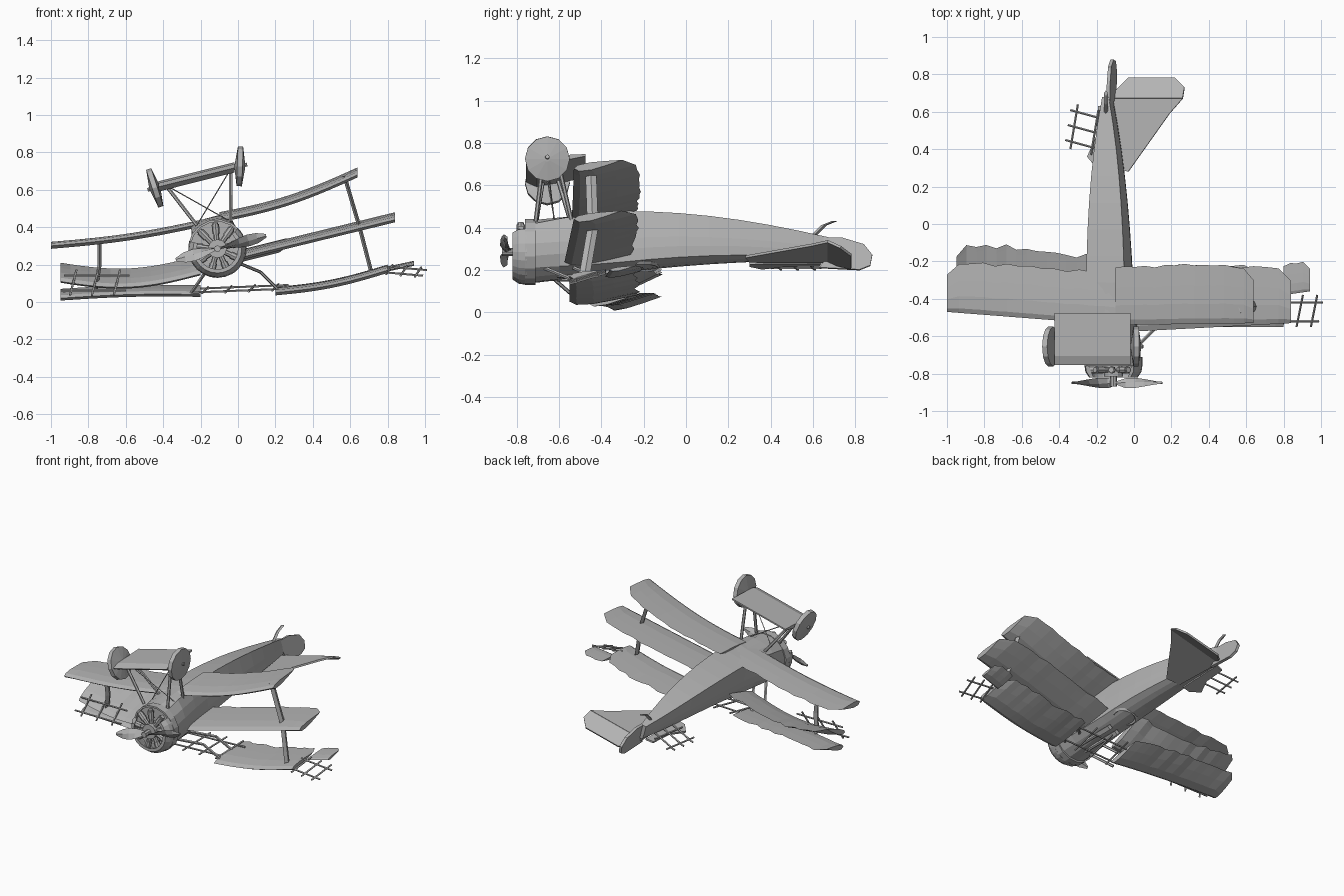
import bpy, bmesh, random
from math import sin, cos, pi, sqrt, radians
from mathutils import Vector, Matrix

random.seed(4)
cube = bpy.data.objects.get("Cube")
if cube:
    bpy.data.objects.remove(cube)

SHADE = (.45, .45, .45, 1)
grey = bpy.data.materials.new("weathered_grey")
grey.use_nodes = True
grey.diffuse_color = SHADE
grey.node_tree.nodes["Principled BSDF"].inputs["Base Color"].default_value = SHADE

# Axes of the rolled, overturned body
ROLL = radians(15)
SIDE = Vector((cos(ROLL), 0, sin(ROLL)))
UP = Vector((-sin(ROLL), 0, cos(ROLL)))
BACK = Vector((0, 1, 0))
NOSE = Vector((-.11, 0, .285))


def finish(name, bm):
    bmesh.ops.recalc_face_normals(bm, faces=bm.faces)
    mesh = bpy.data.meshes.new(name)
    bm.to_mesh(mesh)
    bm.free()
    mesh.materials.append(grey)
    part = bpy.data.objects.new(name, mesh)
    bpy.context.collection.objects.link(part)


def loft(name, rings, caps=True):
    """Skin a list of equal closed point rings."""
    bm = bmesh.new()
    rows = [[bm.verts.new(point) for point in ring] for ring in rings]
    for near, far in zip(rows, rows[1:]):
        for i in range(len(near)):
            bm.faces.new((near[i - 1], near[i], far[i], far[i - 1]))
    if caps:
        bm.faces.new(rows[0])
        bm.faces.new(rows[-1])
    finish(name, bm)


def rods(name, pairs, radius=.006, sides=5):
    """Round bars joined in one mesh."""
    bm = bmesh.new()
    for start, end in pairs:
        start, end = Vector(start), Vector(end)
        axis = end - start
        turn = axis.to_track_quat('Z', 'Y').to_matrix().to_4x4()
        bmesh.ops.create_cone(bm, cap_ends=True, segments=sides, radius1=radius, radius2=radius,
                              depth=axis.length, matrix=Matrix.Translation((start + end) / 2) @ turn)
    finish(name, bm)


def plate(name, outline, thickness):
    """Flat panel thickened along its normal."""
    points = [Vector(point) for point in outline]
    normal = (points[1] - points[0]).cross(points[2] - points[0]).normalized() * thickness / 2
    loft(name, [[point - normal for point in points], [point + normal for point in points]])


def wing(name, root, tip, chord, lift, sag=0, torn=.006, thickness=.04, steps=14):
    """Airfoil swept from root to tip, with a bent span and scalloped trailing edge."""
    root, tip = Vector(root), Vector(tip)
    rings = []
    for step in range(steps + 1):
        t = step / steps
        lead = root.lerp(tip, t) + Vector((0, 0, sag * sin(pi * t)))
        rounding = .25 * t ** 18
        length = chord * (1 - rounding) + .008 * (step % 2) + random.uniform(-torn, torn)
        across = Vector((0, length, lift))
        normal = Vector((0, -lift, length)).normalized()
        ring = []
        for i in range(10):
            angle = 2 * pi * i / 10
            along = (1 - cos(angle)) / 2
            height = sin(angle) * (1.1 - along) * (.75 if angle < pi else .5)
            ring.append(lead + across * along - normal * height * thickness)
        rings.append(ring)
    loft(name, rings)


def frame(name, corner, spar, rib, ribs):
    """Bare ladder of two spars with overhanging ribs."""
    corner, spar, rib = Vector(corner), Vector(spar), Vector(rib)
    pairs = [(corner, corner + spar), (corner + rib, corner + rib + spar)]
    for i in range(ribs):
        foot = corner + spar * (i + .5) / ribs
        pairs.append((foot - rib * .3, foot + rib * 1.4))
    rods(name, pairs)


def blade(name, path, half):
    """Thin lens-shaped strut along a path."""
    thin = Vector((.011, 0, 0))
    rings = []
    for point in path:
        center = Vector(point)
        rings.append([center - thin, center - BACK * half, center + thin, center + BACK * half])
    loft(name, rings)


def radial(angle):
    return SIDE * cos(angle) + UP * sin(angle)


# Fuselage: round nose, flat-bottomed box behind, knife edge at the tail
rings = []
for step in range(11):
    s = step / 10
    width = .108 - .09 * s ** 3 + .042 * max(0, 1 - 4 * s)
    height = .15 - .1 * s ** 1.5
    center = NOSE + Vector((-.03 * s, 1.42 * s - .74, .015 * s + .04 * sin(pi * s)))
    boxy = min(1, 4 * s)
    ring = []
    for i in range(16):
        angle = pi * i / 8
        corner = 1 / max(abs(cos(angle)), abs(sin(angle)))
        swell = corner ** (boxy if i <= 8 else boxy / 2)
        ring.append(center + SIDE * width * swell * cos(angle) + UP * height * swell * sin(angle))
    rings.append(ring)
loft("fuselage", rings)


# Cowling: full band behind, open toward the underside in front
def cowl(name, profile, start, sweep, steps=16):
    rings = []
    for step in range(steps + 1):
        outward = radial(start + sweep * step / steps)
        rings.append([NOSE + BACK * y + outward * r for y, r in profile])
    loft(name, rings)


cowl("cowl_band", [(-.71, .157), (-.76, .157), (-.76, .145), (-.71, .145)], 0, 2 * pi)
cowl("cowl_front", [(-.75, .156), (-.79, .15), (-.82, .13), (-.82, .11), (-.75, .14)],
     radians(150), radians(240))

# Rotary engine
hub = NOSE - BACK * .78
directions = [radial(2 * pi * i / 9) for i in range(9)]
rods("engine_cylinders", [(hub + d * .03, hub + d * .14) for d in directions], .015, 8)
rods("engine_cylinder_fins", [(hub + d * .08, hub + d * .13) for d in directions], .02, 8)
rods("crankcase", [(hub - BACK * .035, hub + BACK * .05)], .05, 12)
rods("propeller_shaft", [(hub - BACK * .09, hub)], .018, 8)

# Propeller: twisted blades, narrow at the hub
rings = []
for step in range(-5, 6):
    s = step / 5
    pitch = pi / 2 + sin(s * pi / 2) * radians(72)
    half = .01 + .045 * sqrt(abs(s)) * (1 - abs(s) ** 3)
    face = UP * cos(pitch) + BACK * sin(pitch)
    normal = (BACK * cos(pitch) - UP * sin(pitch)) * .007
    center = hub - BACK * .07 + SIDE * (.02 + s / 4)
    rings.append([center + face * half, center + normal, center - face * half, center - normal])
loft("propeller", rings)

# Three wings, each bent and torn
upper_root = (-.1, -.54, .44)
wing("upper_wing_left", upper_root, (.64, -.53, .68), .31, .04, -.03)
wing("upper_wing_right", upper_root, (-1, -.47, .3), .27, .02, -.02)
wing("middle_wing_left", (-.1, -.58, .21), (.84, -.53, .44), .31, .04, 0, .01)
wing("middle_wing_right", (-.2, -.46, .15), (-.95, -.38, .11), .28, .1, -.05, .012)
wing("lower_wing_left", (.2, -.55, .05), (.8, -.55, .17), .32, .03, -.02, .015)
wing("lower_wing_left_tip", (.8, -.38, .17), (.94, -.36, .2), .15, .02, 0, .01, .02, 4)
wing("lower_wing_right", (-.2, -.46, .04), (-.95, -.36, .02), .25, .05, .01, .012)

# Exposed spars and ribs
frame("left_tip_frame", (.76, -.52, .16), (.23, 0, -.02), (.02, .1, .03), 3)
frame("right_tip_frame", (-.6, -.42, .06), (-.35, 0, 0), (.02, .04, .08), 3)
frame("center_frame", (-.25, -.46, .05), (.5, 0, .02), (.02, .15, .02), 4)
frame("broken_tail_frame", (-.3, .64, .21), (-.04, -.24, 0), (.11, -.03, .03), 3)
cabane = []
for y in (-.5, -.36):
    knee = (.12, y - .05, .16)
    cabane += [((0, y - .17, .21), knee), (knee, (.21, y, .07)), ((-.16, y - .15, .18), (-.25, y, .05))]
rods("cabane_struts", cabane, .009)

# Interplane struts
blade("left_strut", [(.57, -.45, .67), (.65, -.44, .4), (.71, -.48, .17)], .026)
blade("right_strut", [(-.74, -.38, .33), (-.74, -.36, .2), (-.76, -.34, .07)], .026)


# Landing gear
def wheel(name, center, tilt):
    axle = Vector((cos(tilt), 0, sin(tilt)))
    rise = Vector((-sin(tilt), 0, cos(tilt)))
    rings = []
    for offset, radius in ((-.028, .012), (-.014, .106), (.014, .106), (.028, .012)):
        ring = []
        for i in range(12):
            angle = pi * i / 6
            ring.append(Vector(center) + axle * offset + (BACK * cos(angle) + rise * sin(angle)) * radius)
        rings.append(ring)
    loft(name, rings)


left_hub, right_hub = Vector((.01, -.655, .725)), Vector((-.445, -.655, .61))
wheel("left_wheel", left_hub, radians(-2))
wheel("right_wheel", right_hub, radians(18))
rods("axle", [(left_hub + SIDE * .04, right_hub - SIDE * .04)], .01, 8)
section = [(-.1, 0), (-.05, .02), (.18, .03), (.18, .02), (-.05, -.025)]
fairing_ends = (left_hub - SIDE * .03, right_hub + SIDE * .02)
loft("axle_fairing", [[end + Vector((0, y, z)) for y, z in section] for end in fairing_ends])
left_foot, right_foot = Vector((-.04, -.62, .43)), Vector((-.22, -.62, .41))
legs = (("left", left_hub - SIDE * .05, left_foot), ("right", right_hub + SIDE * .06, right_foot))
for name, top, foot in legs:
    rods(name + "_gear_struts", [(top - BACK * .02, foot - BACK * .09),
                                 (top + BACK * .05, foot + BACK * .08)], .01, 6)
rods("gear_wires", [(left_hub - SIDE * .05, right_foot), (right_hub + SIDE * .06, left_foot)], .003, 4)


# Tail surfaces, sloped with the roll and drooping behind the hinge
def tailplane(name, outline):
    plate(name, [(x, y, .27 + x / 4 - max(0, y - .67) / 2) for x, y in outline], .012)


tailplane("stabilizer", [(-.12, .3), (-.03, .28), (.19, .59), (.19, .67), (-.13, .67)])
tailplane("elevator", [(-.12, .67), (.26, .67), (.27, .73), (.22, .78), (-.03, .78), (-.1, .71)])
tailplane("elevator_horn", [(.19, .67), (.19, .59), (.26, .67)])
tailplane("stabilizer_stub", [(-.15, .3), (-.2, .3), (-.25, .36), (-.2, .47), (-.19, .63), (-.14, .64)])
fin = [(.62, .35), (.74, .35), (.84, .32), (.88, .27), (.87, .22), (.82, .2), (.63, .21), (.66, .25)]
plate("rudder", [(-.05 - z / 4, y, z) for y, z in fin], .018)
blade("tail_skid", [(-.15, .6, .36), (-.15, .65, .41), (-.15, .7, .43)], .014)

# Cockpit rim and guns on the low side
rim_center = Vector((-.095, -.2, .22))
rings = []
for step in range(15):
    angle = pi * step / 7
    outward = SIDE * cos(angle) + BACK * sin(angle)
    center = rim_center + outward * .07
    rings.append([center + outward * .012, center + UP * .012, center - outward * .012, center - UP * .012])
loft("cockpit_rim", rings, caps=False)
for name, shift in (("left", .03), ("right", -.03)):
    breech = Vector((-.085, -.36, .165)) + SIDE * shift
    rods(name + "_gun", [(breech, breech - BACK * .25)], .012, 6)
    rods(name + "_gun_breech", [(breech - BACK * .06, breech + BACK * .06)], .02, 4)
